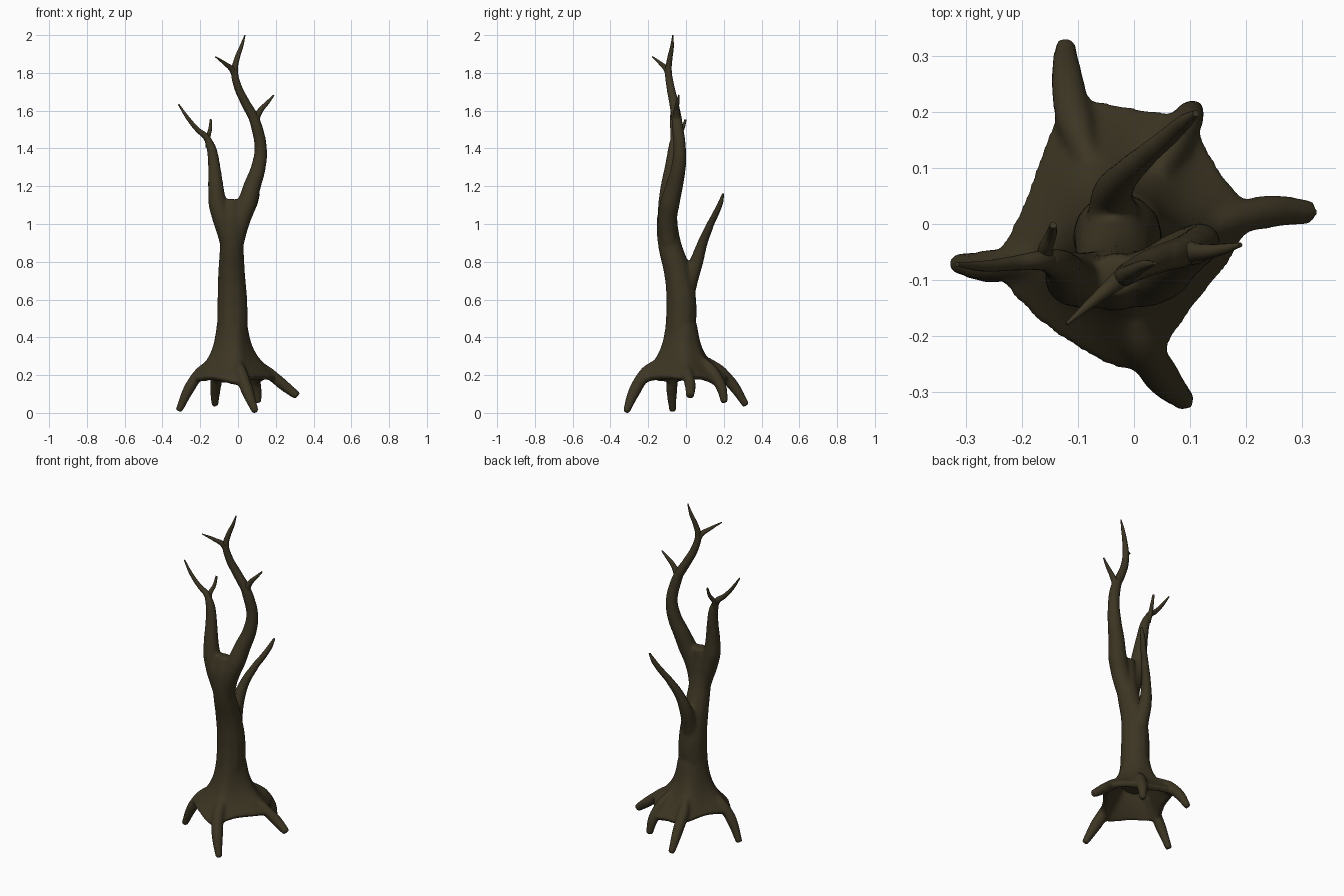
import bpy, bmesh
from mathutils import Vector

cube = bpy.data.objects.get("Cube")
if cube:
    bpy.data.objects.remove(cube, do_unlink=True)

bark = bpy.data.materials.new("dark_bark")
bark.use_nodes = True
BARK = (0.046, 0.036, 0.017, 1)
bark.diffuse_color = BARK
bark.node_tree.nodes["Principled BSDF"].inputs["Base Color"].default_value = BARK


def add_object(name, mesh):
    obj = bpy.data.objects.new(name, mesh)
    bpy.context.collection.objects.link(obj)
    mesh.materials.clear()
    mesh.materials.append(bark)
    for p in mesh.polygons:
        p.use_smooth = True
    return obj


def evaluated_mesh(obj):
    """Bake an object's curve or modifiers to a mesh and drop the helper."""
    dg = bpy.context.evaluated_depsgraph_get()
    mesh = bpy.data.meshes.new_from_object(obj.evaluated_get(dg))
    bpy.data.objects.remove(obj, do_unlink=True)
    return mesh


def tube(points):
    """Tapered round tube along (x, y, z, radius) points."""
    cu = bpy.data.curves.new("path", "CURVE")
    cu.dimensions = "3D"
    cu.bevel_depth = 1
    cu.bevel_resolution = 4
    cu.resolution_u = 8
    cu.use_fill_caps = True
    sp = cu.splines.new("BEZIER")
    sp.bezier_points.add(len(points) - 1)
    for bp, (x, y, z, r) in zip(sp.bezier_points, points):
        bp.co = (x, y, z)
        bp.radius = r
        bp.handle_left_type = bp.handle_right_type = "AUTO"
    obj = bpy.data.objects.new("path", cu)
    bpy.context.collection.objects.link(obj)
    return evaluated_mesh(obj)


# Hollow flared skirt: rim alternates root ridges and raised arches
rim = [(-.26, -.08, .15), (-.14, -.19, .20), (.02, -.285, .13), (.065, -.17, .20),
       (.235, .01, .165), (.135, .085, .20), (.105, .195, .13), (0, .19, .17),
       (-.13, .24, .17), (-.18, .02, .20)]
RIDGE = ((0, 1), (.1, .68), (.33, .45), (.68, .24), (1, 0))
ARCH = ((0, 1), (.08, .66), (.28, .34), (.6, .12), (1, 0))
axis = Vector((-.03, -.025, 0))
bm = bmesh.new()
rings = []
for steps in zip(RIDGE, ARCH):
    ring = []
    for i, p in enumerate(rim):
        out, up = steps[i % 2]
        edge = Vector(p)
        d = Vector((edge.x, edge.y, 0)) - axis
        pos = axis + d.normalized() * .07 * (1 - out) + d * out
        pos.z = edge.z + (.46 - edge.z) * up
        ring.append(bm.verts.new(pos))
    rings.append(ring)
for a, b in zip(rings, rings[1:]):
    for i in range(len(rim)):
        j = (i + 1) % len(rim)
        bm.faces.new((a[i], b[i], b[j], a[j]))
skirt_mesh = bpy.data.meshes.new("skirt")
bm.to_mesh(skirt_mesh)
bm.free()
skirt = add_object("skirt", skirt_mesh)
sub = skirt.modifiers.new("round", "SUBSURF")
sub.levels = 3
thick = skirt.modifiers.new("thickness", "SOLIDIFY")
thick.thickness = .035
thick.offset = 0
pieces = [evaluated_mesh(skirt)]

# Trunk, roots and heavy limbs
trunk = [(-.03, -.025, .27, .07), (-.03, -.028, .42, .083), (-.03, -.025, .6, .08),
         (-.034, -.045, .74, .072), (-.033, -.088, .9, .062), (-.033, -.1, 1.02, .056),
         (-.03, -.09, 1.13, .04)]
left_limb = [(-.04, -.07, .8, .035), (-.055, -.092, .92, .048), (-.082, -.1, 1.02, .052),
             (-.108, -.098, 1.11, .05), (-.118, -.093, 1.2, .042),
             (-.126, -.08, 1.3, .034), (-.138, -.07, 1.39, .028), (-.16, -.065, 1.45, .021)]
right_limb = [(-.025, -.07, .8, .035), (-.01, -.092, .92, .048), (.015, -.098, 1.02, .052),
              (.048, -.085, 1.11, .053), (.075, -.062, 1.2, .047),
              (.108, -.04, 1.3, .04), (.12, -.033, 1.4, .034), (.103, -.043, 1.5, .032),
              (.075, -.053, 1.58, .028), (.035, -.068, 1.65, .024)]
back_limb = [(-.03, -.015, .56, .05), (-.035, .012, .68, .048), (-.038, .052, .79, .038),
             (-.015, .088, .9, .028), (.03, .13, 1.0, .022)]
roots = [
    [(-.14, -.055, .27, .02), (-.2, -.065, .215, .03), (-.255, -.075, .135, .031), (-.315, -.07, .008, .02)],
    [(0, -.15, .27, .02), (.015, -.21, .215, .034), (.048, -.27, .12, .034), (.093, -.318, .003, .02)],
    [(.09, -.01, .27, .02), (.16, .005, .215, .03), (.24, .022, .148, .031), (.316, .022, .088, .023)],
    [(.04, .09, .28, .02), (.07, .14, .22, .032), (.095, .185, .14, .03), (.107, .205, .052, .02)],
    [(-.08, .11, .28, .02), (-.105, .18, .22, .034), (-.118, .25, .145, .031), (-.123, .32, .038, .02)],
]
pieces += [tube(p) for p in [trunk, left_limb, right_limb, back_limb] + roots]

# Fuse all heavy parts into one smooth skin
bm = bmesh.new()
for m in pieces:
    bm.from_mesh(m)
body_mesh = bpy.data.meshes.new("trunk_and_roots")
bm.to_mesh(body_mesh)
bm.free()
body = add_object("trunk_and_roots", body_mesh)
rm = body.modifiers.new("fuse", "REMESH")
rm.mode = "VOXEL"
rm.voxel_size = .008
rm.use_smooth_shade = True
sm = body.modifiers.new("soften", "SMOOTH")
sm.factor = .5
sm.iterations = 14

# Slender twigs growing out of the limbs
twigs = {
    "left_limb_outer_twig": [(-.135, -.07, 1.37, .022), (-.165, -.065, 1.455, .018),
                             (-.215, -.07, 1.5, .013), (-.265, -.075, 1.56, .01), (-.315, -.072, 1.634, .004)],
    "left_limb_inner_twig": [(-.155, -.066, 1.41, .018), (-.158, -.045, 1.462, .013),
                             (-.148, -.02, 1.5, .01), (-.144, -.002, 1.553, .006)],
    "right_limb_side_twig": [(.108, -.042, 1.48, .026), (.094, -.048, 1.55, .022), (.118, -.05, 1.6, .015),
                             (.158, -.045, 1.645, .01), (.19, -.037, 1.682, .004)],
    "crown_branch": [(.085, -.05, 1.56, .027), (.035, -.066, 1.65, .024), (-.002, -.083, 1.73, .021),
                     (-.018, -.093, 1.81, .018), (-.004, -.085, 1.88, .014), (.018, -.074, 1.94, .01),
                     (.037, -.07, 2.0, .003)],
    "crown_side_twig": [(-.01, -.087, 1.76, .018), (-.03, -.102, 1.815, .016), (-.07, -.135, 1.85, .01),
                        (-.12, -.178, 1.886, .003)],
    "back_limb_tip": [(-.015, .088, .9, .024), (.03, .13, 1.0, .019), (.06, .155, 1.05, .017),
                      (.09, .182, 1.11, .014), (.11, .197, 1.16, .006)],
}
for name, path in twigs.items():
    add_object(name, tube(path))
